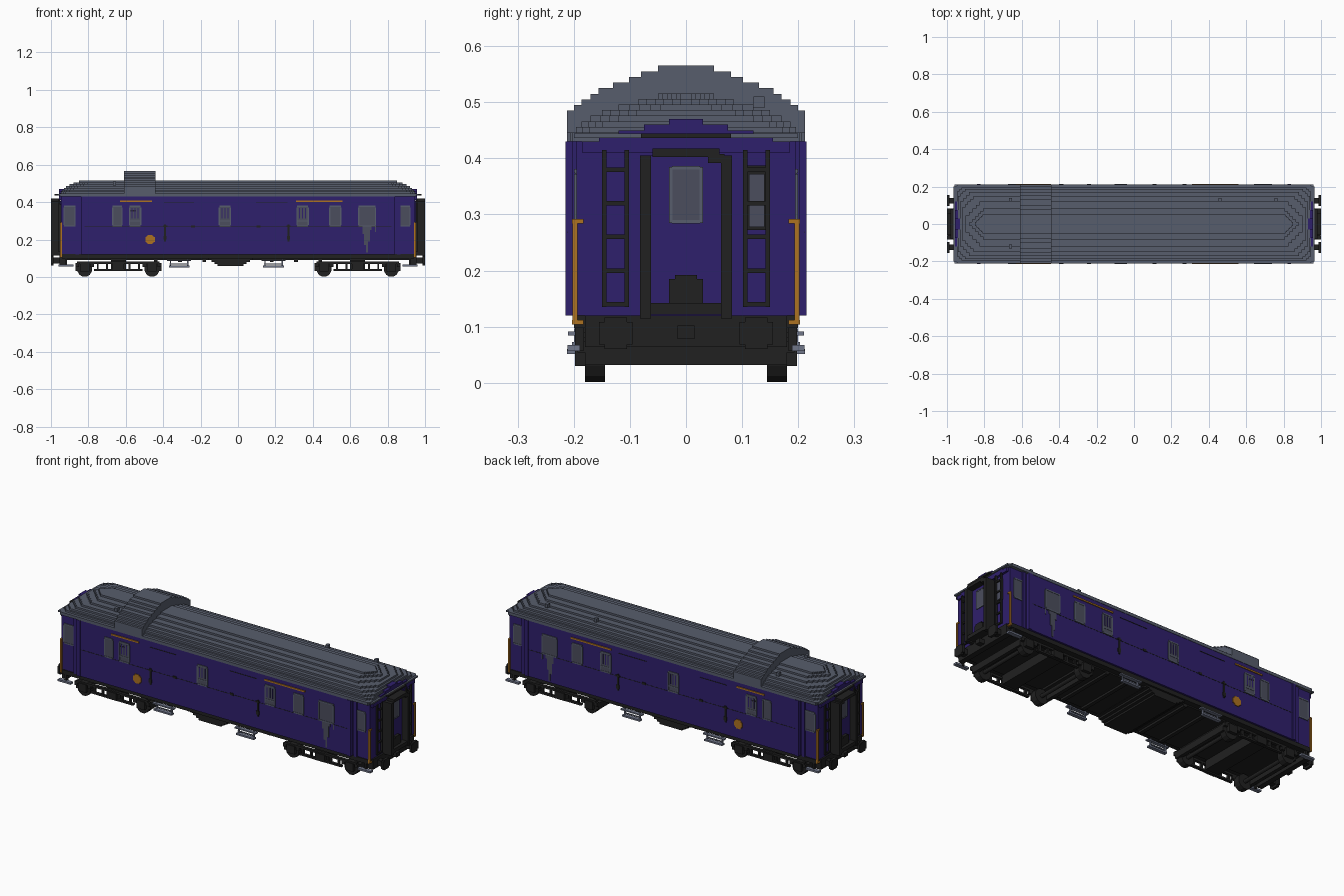
import bpy
import bmesh
import math
from mathutils import Matrix, Vector

UNIT = 0.01  # one block; every length below is counted in blocks

cube = bpy.data.objects.get("Cube")
if cube:
    bpy.data.objects.remove(cube, do_unlink=True)


def material(name, colour):
    mat = bpy.data.materials.new(name)
    mat.use_nodes = True
    mat.diffuse_color = (*colour, 1)
    mat.node_tree.nodes["Principled BSDF"].inputs["Base Color"].default_value = (*colour, 1)
    return mat


purple = material("purple paint", (.028, .014, .15))
slate = material("slate roof", (.095, .11, .15))
black = material("black iron", (.015, .015, .015))
gold = material("gold trim", (.42, .17, .015))
pane = material("dusky glass", (.07, .075, .11))
steel = material("pale steel", (.16, .18, .25))


def finish(name, mat, bm):
    bmesh.ops.scale(bm, vec=Vector((UNIT, UNIT, UNIT)), verts=bm.verts)
    bmesh.ops.recalc_face_normals(bm, faces=bm.faces)
    mesh = bpy.data.meshes.new(name)
    bm.to_mesh(mesh)
    bm.free()
    mesh.materials.append(mat)
    obj = bpy.data.objects.new(name, mesh)
    bpy.context.collection.objects.link(obj)
    return obj


def blocks(name, mat, boxes, mirror=""):
    """Join boxes given as centre x, y, z and size x, y, z; repeat them mirrored."""
    bm = bmesh.new()
    for sx in ((1, -1) if "x" in mirror else (1,)):
        for sy in ((1, -1) if "y" in mirror else (1,)):
            for x, y, z, dx, dy, dz in boxes:
                place = Matrix.Translation((x * sx, y * sy, z)) @ Matrix.Diagonal((dx, dy, dz, 1))
                bmesh.ops.create_cube(bm, size=1, matrix=place)
    return finish(name, mat, bm)


def prism(bm, outline, low, high):
    """Extrude a flat outline from one height to another."""
    face = bm.faces.new([bm.verts.new((x, y, low)) for x, y in outline])
    top = bmesh.ops.extrude_face_region(bm, geom=[face])["geom"]
    bmesh.ops.translate(bm, vec=(0, 0, high - low),
                        verts=[v for v in top if isinstance(v, bmesh.types.BMVert)])


def stepped_outline(length, width, cut, steps):
    """Rectangle whose four corners are cut away as a staircase."""
    quarter = []
    for i in range(steps + 1):
        x, y = length - cut * i / steps, width - cut * (steps - i) / steps
        if quarter:
            quarter.append((x, quarter[-1][1]))
        quarter.append((x, y))
    left = [(-x, y) for x, y in reversed(quarter)]
    upper = quarter + left
    return upper + [(-x, -y) for x, y in upper]


# Coach body, with narrower entrance bays at both ends
blocks("body", purple, [(0, 0, 27.5, 168, 42, 31)])
blocks("entrance_bays", purple, [(89.3, 0, 27.5, 10.6, 39, 31), (86, 0, 27.5, 2, 40.4, 31)], "x")
blocks("end_arches", purple,
       [(90, 0, 42 + i, 11.6, w, 2) for i, w in enumerate((37, 31, 24, 15, 6))], "x")

# Roof built of stacked layers that shrink upward
widths = (21.2, 19.6, 18.6, 17, 15, 12, 8.5, 5)
lengths = (95.3, 94.6, 94, 93, 92, 90, 88, 85)
bm = bmesh.new()
low = 43
for i, (w, l) in enumerate(zip(widths, lengths)):
    high = 44.6 + i
    prism(bm, stepped_outline(l, w, min(w - 1, 1 + i * 1.3), 2 + i // 2), low, high)
    low = high
finish("roof", slate, bm)
blocks("roof_eave_lip", slate, [(95, 0, 44, 3, 40, .8)], "x")

# Arched raised section over the roof
hump = (21.2, 20, 18.6, 17, 15.6, 13, 10.2, 8, 5)
blocks("roof_hump", slate, [(-52.5, 0, 46 if i == 0 else 48 + i, 17, 2 * w, 5 if i == 0 else 1.02)
                            for i, w in enumerate(hump)])
blocks("roof_vents", slate, [(x, y, 50, 1.6, 2, 2) for x, y in
                             ((-66, 13), (46, 13), (76, 13), (-66, -12))])

# Side windows: frame, pane and optional grille
frames, panes, bars = [], [], []
for x, w, grille, bay in ((-90, 7, 0, 1), (-64.5, 6, 0, 0), (-55, 7, 1, 0), (-7, 7, 1, 0),
                          (34.5, 7, 1, 0), (52, 7, 0, 0), (69, 10, 0, 0), (89, 7, 0, 1)):
    y = 19.5 if bay else 21
    mid, tall = 32.5, 10.5
    panes.append((x, y, mid, w - 1, .6, tall - .6))
    for s in (-1, 1):
        frames.append((x + s * (w - 1) / 2, y, mid, .7, .9, tall - 1))
        frames.append((x, y, mid + s * tall / 2, w - 1, .9, .7))
    if grille:
        bars += [(x + k * 1.6, y, mid + 1.5, .5, .9, tall - 5) for k in (-1, 0, 1)]
        frames.append((x, y, mid - 2.5, w - 1, .9, .6))
blocks("side_window_panes", pane, panes, "y")
blocks("side_window_frames", slate, frames, "y")
blocks("side_window_grilles", purple, bars, "y")

# Weathered streak below the large window
blocks("window_streaks", pane, [(67 + k, 21, 27 - d / 2, 1, .5, d)
                                for k, d in enumerate((4, 10, 14, 8, 2))] +
       [(73.5, 21, 26, .6, .5, 4)], "y")

# Gold roundel and cornice strips
blocks("gold_roundel", gold, [(-47, 21, 20, w, .8, h) for w, h in ((5, 2.6), (3.8, 3.8), (2.6, 5))], "y")
blocks("gold_cornices", gold, [(-54.5, 21, 40.5, 17, 1, .8), (43.5, 21, 40.5, 25, 1, .8)], "y")

# Black door furniture on the sides
fittings = [(-56, 21, 35.5, 3, .8, .8), (-24, 21, 27, 2, .8, 1.2), (11, 21, 27, 2, .8, 1.2)]
for x in (-39, 27):
    fittings += [(x, 21, 23.5, .9, .9, 9), (x, 21, 27, 2.4, .9, .8), (x, 21, 21, 1.8, .9, 2)]
blocks("door_fittings", black, fittings, "y")
blocks("door_rails", black, [(-31.5, 21, 39.6, 16, .4, .3), (18, 21, 39.6, 17, .4, .3)], "y")
blocks("waist_line", black, [(0, 21, 26.8, 168, .2, .25)], "y")
blocks("corner_pillars", purple, [(83, 21, 27.5, 2, .9, 31)], "xy")

# Gangway connection with inset door on each end
blocks("gangway_posts", black, [(97.4, 7.2, 26, 5.2, 2, 29)], "xy")
blocks("gangway_arch", black, [(97.4, 0, 41, 5.2, 12, 1.6), (97.4, 5.4, 40, 5.2, 3, 1.6),
                               (97.2, 0, 13.2, 5, 16.4, 2), (96.5, 0, 44, 3, 16, .8)], "x")
blocks("end_doors", purple, [(95.5, 0, 27, 2, 12.6, 27)], "x")
blocks("end_door_windows", pane, [(96.5, 0, 33.5, .6, 5, 9)], "x")
blocks("end_door_window_frames", slate,
       [(96.5, s * 2.7, 33.5, .9, .6, 10) for s in (-1, 1)] +
       [(96.5, 0, z, .9, 5, .6) for z in (28.7, 38.3)], "x")
blocks("end_door_steps", black, [(97, 0, 16.2, 2, 6, 4.6), (97, 0, 18.8, 2, 4, .9)], "x")

# Ladders, with a small end window behind one of them
ladder = [(95.8, y, 27.5, 1, .8, 28) for y in (10.6, 14.6)]
ladder += [(95.8, 12.6, z, .8, 4, .8) for z in (14, 20, 26, 32, 38)]
blocks("end_ladders", black, ladder, "xy")
for s, side in ((1, "left"), (-1, "right")):
    blocks("end_window_frame_" + side, black, [(s * 95, s * 12.6, 33, .8, 4, 11.5)])
    blocks("end_window_pane_" + side, pane, [(s * 95.3, s * 12.6, 32.5, .8, 2.8, 9.5)])

# Gold corner handrails
blocks("corner_handrails", gold, [(94.6, 19.8, 19.7, 1, .9, 18)] +
       [(94.6, 19.3, z, 1, 2, .8) for z in (10.8, 28.8)], "xy")

# Underframe, headstocks and floor beams
blocks("underframe", black, [(0, 0, 11, 188, 40, 2.4), (0, 0, 9.6, 186, 34, 1)])
blocks("headstocks", black, [(94, 0, 9.2, 3, 36, 5.6)], "x")
blocks("floor_beams", black, [(x, 0, 8.8, 2, 34, 1.6) for x in range(5, 45, 13)], "x")
blocks("equipment_box", black, [(-4, 0, 9.5 - i, 24 - 3.4 * i, 38, 1.1) for i in range(4)])

# Buffers and couplings
blocks("buffers", black, [(97, 12.5, 8.8, 4, 3, 3), (99.3, 12.5, 8.8, 1.4, 6, 4),
                          (99.3, 12.5, 8.8, 1.4, 4, 5.6)], "xy")
blocks("couplings", black, [(96.5, 0, 9, 4, 3, 2.4)], "x")

# Bogies: side frames, axle boxes, cross beams and wheels
frame = [(64, 18.5, 7.6, 44, 1.6, 1.2), (64, 18.5, 3.8, 26, 1.6, 1), (64, 18.8, 5.5, 6, 2, 4)]
frame += [(x, 18.5, 5.5, 1, 1.4, 4) for x in (53, 58, 70, 75)]
for x in (46, 82):
    frame += [(x, 18.6, 5.2, 5, 2.4, 4.4), (x - 4, 18.5, 6.4, 2, 1.6, 2), (x + 4, 18.5, 6.4, 2, 1.6, 2)]
blocks("bogie_frames", black, frame, "xy")
blocks("bogie_beams", black, [(x, 0, 5, 2, 36, 3.6) for x in (42, 86)] +
       [(64, 0, 6.5, 8, 36, 5)], "x")
bm = bmesh.new()
for x in (-82, -46, 46, 82):
    for y, radius, depth in ((-16.2, 4, 3.6), (16.2, 4, 3.6), (0, 1, 32)):
        bmesh.ops.create_cone(bm, cap_ends=True, segments=12, radius1=radius, radius2=radius, depth=depth,
                              matrix=Matrix.Translation((x, y, 4)) @ Matrix.Rotation(math.pi / 2, 4, "X")
                              @ Matrix.Rotation(math.pi / 12, 4, "Z"))
wheels = finish("wheels", black, bm)
wheels.scale.z = 1 / math.cos(math.pi / 12)

# Steel footboards below the doors and the end bays
boards = []
for x in (-31.5, 19):
    boards += [(x, 20, 8.8, 13, 2, .7), (x, 20.2, 5.6, 11, 2, .9), (x, 20, 7, 10, .6, .5)]
    boards += [(x + s * 4.6, 19.6, 7.4, .7, .8, 4.6) for s in (-1, 1)]
blocks("side_footboards", steel, boards, "y")
blocks("end_footboards", steel, [(92, 20, 6.2, 8, 2.2, 1)], "xy")
blocks("end_footboard_brackets", black, [(92, 19, 8, 1.2, 1.6, 4.4)], "xy")
